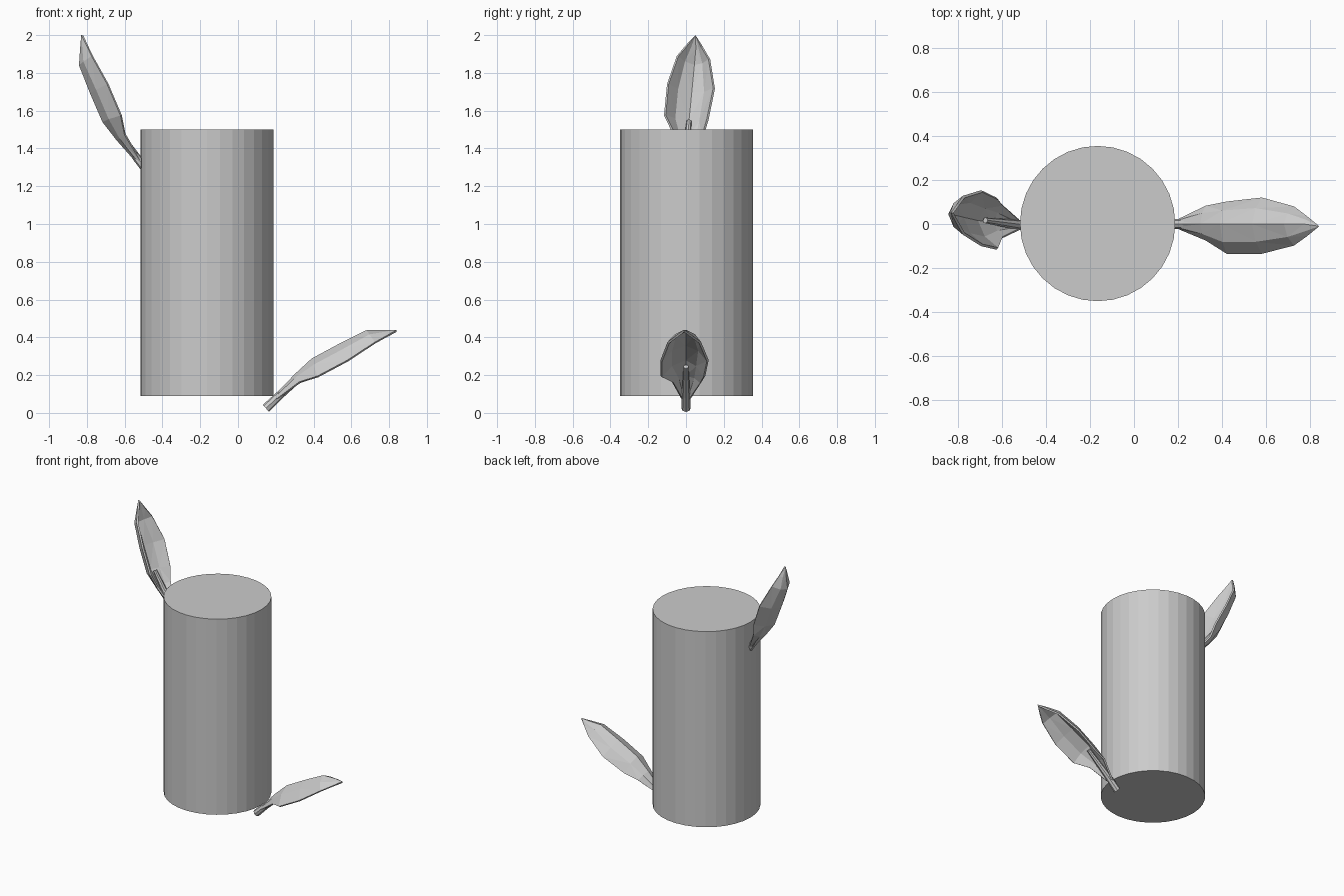
import bpy, bmesh, math
from mathutils import Matrix, Vector

if "Cube" in bpy.data.objects:
    bpy.data.objects.remove(bpy.data.objects["Cube"])

# Trunk: plain flat-shaded cylinder
bpy.ops.mesh.primitive_cylinder_add(vertices=32, radius=0.352, depth=1.41,
                                    location=(-0.165, 0.002, 0.795))
bpy.context.object.name = "trunk"

# Arched blade stations: ridge x, ridge z, edge x, edge z, y of near edge, y of far edge
STATIONS = [
    (0.185, 0.085, 0.205, 0.075, -0.025, 0.025),
    (0.300, 0.205, 0.325, 0.165, -0.075, 0.083),
    (0.390, 0.288, 0.420, 0.195, -0.135, 0.102),
    (0.535, 0.366, 0.580, 0.280, -0.135, 0.120),
    (0.680, 0.438, 0.725, 0.375, -0.098, 0.080),
    (0.770, 0.440, 0.785, 0.408, -0.055, 0.035),
]
TIP = Vector((0.84, -0.01, 0.44))
# Cross-section: fraction towards the edge and drop below the ridge
SECTION = [(-1, 1), (-0.6, 0.35), (0, 0), (0.6, 0.35), (1, 1)]


def tube(bm, points, radii, sides=8):
    direction = (points[-1] - points[0]).normalized()
    side = Vector((0, 1, 0))
    up = direction.cross(side)
    rings = []
    for p, r in zip(points, radii):
        rings.append([bm.verts.new(p + r * (side * math.cos(a) + up * math.sin(a)))
                      for a in (2 * math.pi * i / sides for i in range(sides))])
    for a, b in zip(rings, rings[1:]):
        for i in range(sides):
            j = (i + 1) % sides
            bm.faces.new((a[i], a[j], b[j], b[i]))
    bm.faces.new(rings[0][::-1])
    bm.faces.new(rings[-1])


def make_mesh(name, bm, matrix):
    bmesh.ops.recalc_face_normals(bm, faces=bm.faces[:])
    bm.transform(matrix)
    mesh = bpy.data.meshes.new(name)
    bm.to_mesh(mesh)
    bm.free()
    obj = bpy.data.objects.new(name, mesh)
    bpy.context.collection.objects.link(obj)
    return obj


def make_leaf(name, matrix):
    # Blade: faceted arch closing to a point
    bm = bmesh.new()
    rows = []
    for rx, rz, ex, ez, y0, y1 in STATIONS:
        rows.append([bm.verts.new((rx + (ex - rx) * d,
                                   abs(f) * (y0 if f < 0 else y1),
                                   rz + (ez - rz) * d)) for f, d in SECTION])
    tip = bm.verts.new(TIP)
    for a, b in zip(rows, rows[1:]):
        for i in range(len(SECTION) - 1):
            bm.faces.new((a[i], b[i], b[i + 1], a[i + 1]))
    for i in range(len(SECTION) - 1):
        bm.faces.new((rows[-1][i], tip, rows[-1][i + 1]))
    bmesh.ops.triangulate(bm, faces=bm.faces[:])
    blade = make_mesh(name + "_blade", bm, matrix)
    solid = blade.modifiers.new("thickness", "SOLIDIFY")
    solid.thickness = 0.012
    solid.offset = -1

    # Stem running under the blade
    bm = bmesh.new()
    tube(bm, [Vector((0.148, 0, 0.024)), Vector((0.22, 0, 0.093)), Vector((0.40, 0, 0.245))],
         [0.025, 0.022, 0.013])
    make_mesh(name + "_stem", bm, matrix)


# Lower leaf as drawn, upper leaf swung round and leaning slightly back
make_leaf("lower_leaf", Matrix.Identity(4))
swing = (Matrix.Translation((-0.83, 0.05, 2.0))
         @ Matrix.Rotation(math.radians(-5.5), 4, 'X')
         @ Matrix.Rotation(math.radians(-85), 4, 'Y')
         @ Matrix.Translation(-TIP))
make_leaf("upper_leaf", swing)
